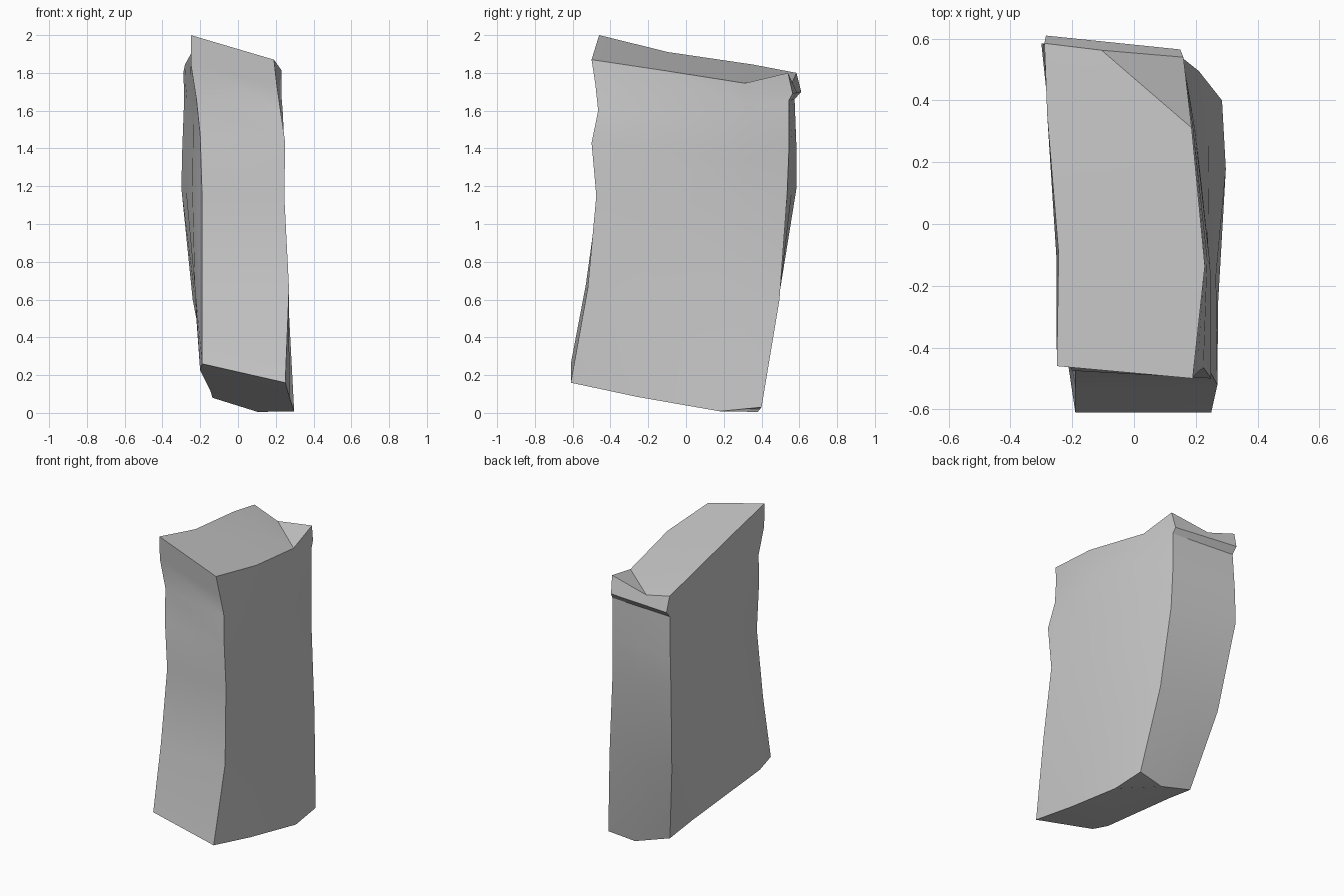
import bpy
import bmesh
import math
from mathutils import Vector

default_cube = bpy.data.objects.get("Cube")
if default_cube:
    bpy.data.objects.remove(default_cube, do_unlink=True)


def make_material(name, colour):
    material = bpy.data.materials.new(name)
    material.use_nodes = True
    material.diffuse_color = colour
    material.node_tree.nodes["Principled BSDF"].inputs["Base Color"].default_value = colour
    return material


stone_grey = make_material("stone grey", (0.58, 0.58, 0.58, 1))

# Four worn vertical corner edges of the slab, listed from top to bottom
front_right_edge = [(-.25, -.46, 2), (-.25, -.455, 1.85), (-.22, -.44, 1.66), (-.2, -.475, 1.47),
                    (-.19, -.465, 1.15), (-.19, -.53, .68), (-.19, -.61, .26)]
front_left_edge = [(.19, -.5, 1.87), (.205, -.48, 1.74), (.225, -.465, 1.6), (.25, -.5, 1.43),
                   (.245, -.475, 1.15), (.27, -.52, .66), (.25, -.61, .16)]
back_left_edge = [(.16, .54, 1.8), (.15, .565, 1.69), (.155, .545, 1.655), (.155, .545, 1.4),
                  (.16, .535, 1.15), (.21, .495, .6), (.285, .4, .03)]
back_right_edge = [(-.29, .585, 1.8), (-.285, .61, 1.7), (-.285, .575, 1.66), (-.295, .585, 1.4),
                   (-.3, .585, 1.19), (-.24, .49, .6), (-.135, .36, .08)]


def between_edges(start_edge, end_edge, share, top_offset, bottom_offset, inner=1):
    """Column of points between two corner edges; inner scales the offset away from the caps."""
    column = []
    last = len(start_edge) - 1
    for level, (start, end) in enumerate(zip(start_edge, end_edge)):
        offset = Vector(top_offset).lerp(Vector(bottom_offset), level / last)
        if 0 < level < last:
            offset *= inner
        column.append(Vector(start).lerp(Vector(end), share) + offset)
    return column


# Intermediate columns give the sides their slight bulge and the caps their dips
left_near = between_edges(front_left_edge, back_left_edge, .35, (.05, 0, -.03), (.01, 0, -.03))
left_far = between_edges(front_left_edge, back_left_edge, .78, (.02, 0, -.07), (.02, 0, -.05))
back_middle = between_edges(back_left_edge, back_right_edge, .5, (-.04, 0, -.05), (.03, 0, -.05), 0)
right_near = between_edges(front_right_edge, back_right_edge, .35, (.02, 0, -.02), (-.03, -.21, .03))
right_far = between_edges(front_right_edge, back_right_edge, .78, (0, 0, 0), (0, 0, 0))

columns = [front_right_edge, front_left_edge, left_near, left_far, back_left_edge,
           back_middle, back_right_edge, right_far, right_near]

# Skin the sides between neighbouring columns
bm = bmesh.new()
grid = [[bm.verts.new(point) for point in column] for column in columns]
for column, neighbour in zip(grid, grid[1:] + grid[:1]):
    for level in range(len(column) - 1):
        bm.faces.new((column[level], column[level + 1], neighbour[level + 1], neighbour[level]))

# Top and bottom caps, with a small chipped triangle at the back left corner
for cap in (0, -1):
    (corner_right, corner_left, near_left, far_left, rear_left,
     rear_middle, rear_right, far_right, near_right) = [column[cap] for column in grid]
    bm.faces.new((corner_right, corner_left, near_left, near_right))
    bm.faces.new((near_right, near_left, far_left, far_right))
    bm.faces.new((far_right, far_left, rear_middle, rear_right))
    bm.faces.new((far_left, rear_left, rear_middle))

bmesh.ops.recalc_face_normals(bm, faces=bm.faces[:])

mesh = bpy.data.meshes.new("stone_slab")
bm.to_mesh(mesh)
bm.free()
mesh.materials.append(stone_grey)
slab = bpy.data.objects.new("stone_slab", mesh)
bpy.context.collection.objects.link(slab)

# Smooth worn faces, keeping the corners crisp
bpy.ops.object.select_all(action="DESELECT")
slab.select_set(True)
bpy.context.view_layer.objects.active = slab
bpy.ops.object.shade_smooth_by_angle(angle=math.radians(30))
